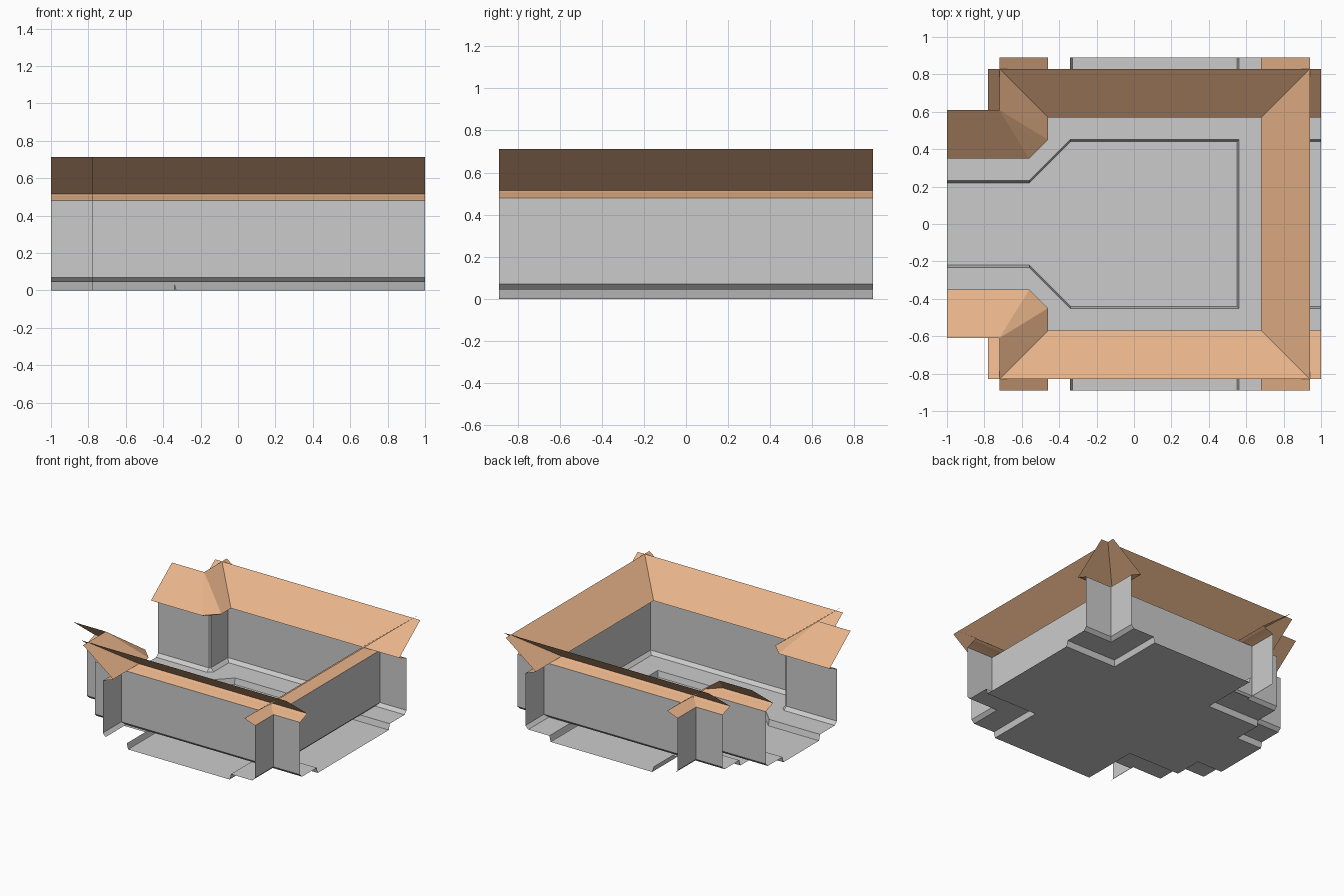
import bpy, bmesh

if "Cube" in bpy.data.objects:
    bpy.data.objects.remove(bpy.data.objects["Cube"])

# Cross-section: (distance outward from the eave line, height)
KERB = [(-.13, 0), (-.128, .005), (-.118, .045)]
PAVING = [(-.118, .045), (.065, .045)]
WALL = [(.065, .045), (.09, .07), (.09, .48)]
ROOF = [(.09, .48), (.07, .488), (.045, .497), (.02, .505), (0, .515), (.26, .713)]

tile = bpy.data.materials.new("roof_tile")
tile.diffuse_color = (.8, .45, .25, 1)
tile.use_nodes = True
tile.node_tree.nodes["Principled BSDF"].inputs["Base Color"].default_value = tile.diffuse_color


def make(name, rows, mirror=True, mat=None):
    """Skin rows of points with faces; optionally mirror front to back."""
    bm = bmesh.new()
    grid = [[bm.verts.new(p) for p in row] for row in rows]
    for r0, r1 in zip(grid, grid[1:]):
        for j in range(len(r0) - 1):
            bm.faces.new((r0[j], r0[j + 1], r1[j + 1], r1[j]))
    bmesh.ops.remove_doubles(bm, verts=bm.verts, dist=.0005)
    me = bpy.data.meshes.new(name)
    bm.to_mesh(me)
    bm.free()
    ob = bpy.data.objects.new(name, me)
    bpy.context.collection.objects.link(ob)
    if mat:
        me.materials.append(mat)
    if mirror:
        m = ob.modifiers.new("mirror", 'MIRROR')
        m.use_axis = (False, True, False)
        m.use_mirror_merge = False
    return ob


def side_row(d, z):
    return [(-.78, .57 + d, z), (1, .57 + d, z)]


def east_row(d, z):
    return [(.68 + d, .89, z), (.68 + d, -.89, z)]


def gate_row(d, z, end=.89):
    # passage side, chamfered corner, then the west side of the court
    a, b = (-.56, .35 + d, z), (-.46 - d, .45, z)
    if d > .2:
        a = b = (-.72, .61, z)          # hips meet at one ridge point
    return [(-1, .35 + d, z), a, b, (-.46 - d, end, z)]


# Kerbs, paving, walls and roofs for each run of building
for part, prof, mat in (("kerb", KERB, None), ("paving", PAVING, None),
                        ("wall", WALL, None), ("roof", ROOF, tile)):
    make("side_" + part, [side_row(*p) for p in prof], True, mat)
    make("east_" + part, [east_row(*p) for p in prof], False, mat)
    end = .66 if part == "paving" else .89
    make("gate_" + part, [gate_row(*p, end) for p in prof], True, mat)

# Courtyard floor: cross-shaped slab surface at ground level
half = [(-1, -.22), (-.78, -.22), (-.78, -.44), (-.33, -.44),
        (-.33, -.89), (.55, -.89), (.55, -.44), (1, -.44)]
outline = half + [(x, -y) for x, y in reversed(half)]
bm = bmesh.new()
bm.faces.new([bm.verts.new((x, y, 0)) for x, y in outline])
me = bpy.data.meshes.new("courtyard_floor")
bm.to_mesh(me)
bm.free()
bpy.context.collection.objects.link(bpy.data.objects.new("courtyard_floor", me))
